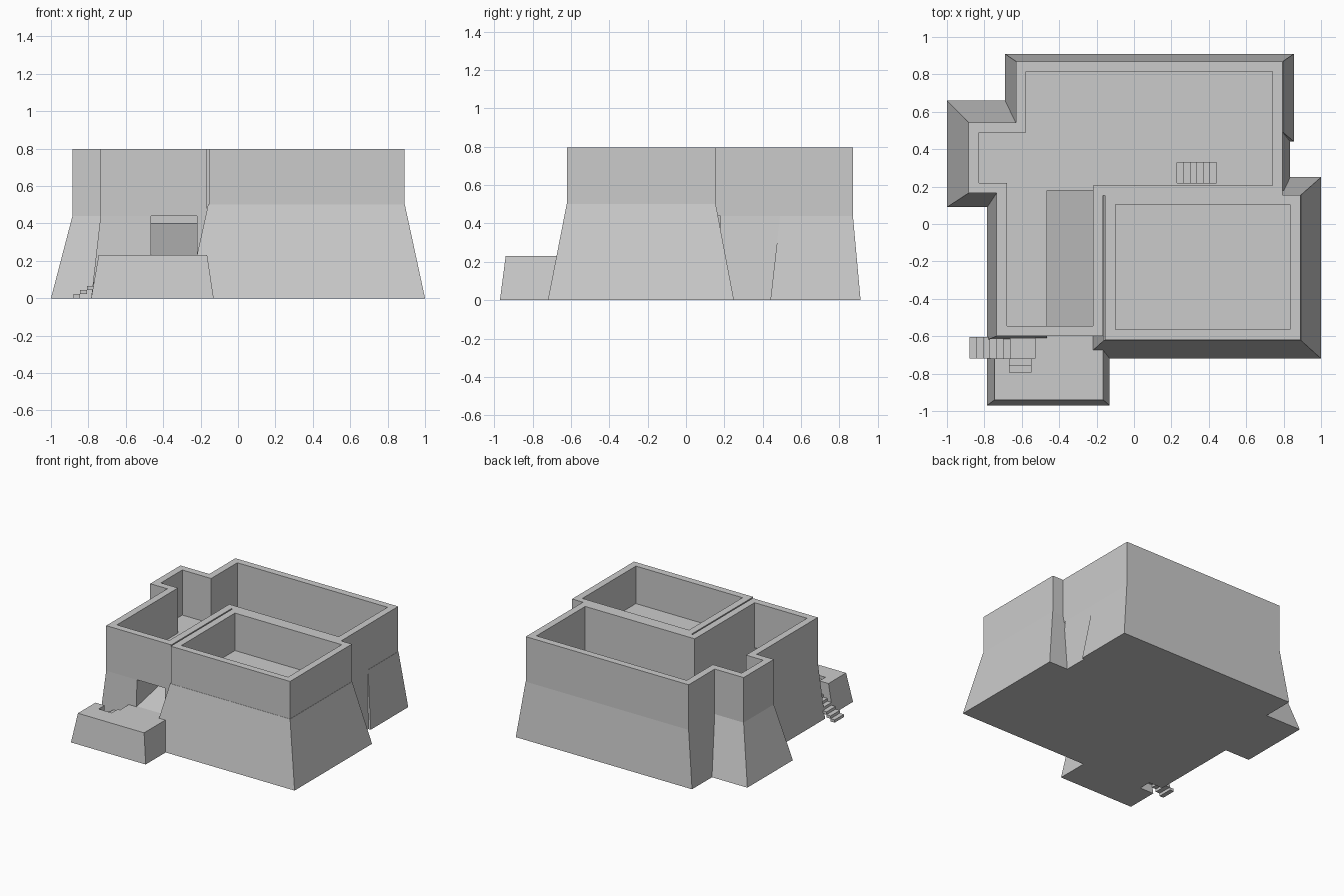
import bpy, bmesh

if "Cube" in bpy.data.objects:
    bpy.data.objects.remove(bpy.data.objects["Cube"])

stone = bpy.data.materials.new("plain_grey_stone")
stone.diffuse_color = (0.6, 0.6, 0.6, 1)
stone.use_nodes = True
stone.node_tree.nodes["Principled BSDF"].inputs["Base Color"].default_value = stone.diffuse_color


def finish(name, bm):
    bmesh.ops.recalc_face_normals(bm, faces=bm.faces)
    me = bpy.data.meshes.new(name)
    bm.to_mesh(me)
    bm.free()
    me.materials.append(stone)
    ob = bpy.data.objects.new(name, me)
    bpy.context.collection.objects.link(ob)
    return ob


def block(name, low, high, z0, z_front, z_back=None):
    """Tapered block; rectangles are (x0, x1, y0, y1), top may slope in y."""
    z_back = z_front if z_back is None else z_back
    bm = bmesh.new()
    rings = []
    for (x0, x1, y0, y1), zf, zb in ((low, z0, z0), (high, z_front, z_back)):
        rings.append([bm.verts.new(p) for p in
                      ((x0, y0, zf), (x1, y0, zf), (x1, y1, zb), (x0, y1, zb))])
    a, b = rings
    bm.faces.new(a[::-1])
    bm.faces.new(b)
    for i in range(4):
        j = (i + 1) % 4
        bm.faces.new((a[i], a[j], b[j], b[i]))
    return finish(name, bm)


def box(name, rect, z0, z1):
    return block(name, rect, rect, z0, z1)


def wall_ring(name, outer, inner, z0, z1):
    """Closed wall between two matching outlines."""
    bm = bmesh.new()
    loops = [[bm.verts.new((x, y, z)) for x, y in pts]
             for pts, z in ((outer, z0), (outer, z1), (inner, z1), (inner, z0))]
    n = len(outer)
    for k in range(4):
        a, b = loops[k], loops[(k + 1) % 4]
        for i in range(n):
            j = (i + 1) % n
            bm.faces.new((a[i], a[j], b[j], b[i]))
    return finish(name, bm)


def cut(target, rect, z0, z1):
    cutter = box("cutter", rect, z0, z1)
    mod = target.modifiers.new("cut", 'BOOLEAN')
    mod.operation = 'DIFFERENCE'
    mod.solver = 'EXACT'
    mod.object = cutter
    bpy.context.view_layer.objects.active = target
    bpy.ops.object.modifier_apply(modifier=mod.name)
    bpy.data.objects.remove(cutter)


# Battered stone bases
block("great_room_base", (-0.27, 1.0, -0.72, 0.25), (-0.16, 0.892, -0.622, 0.155), 0, 0.5)
block("back_base", (-0.69, 0.855, 0.44, 0.91), (-0.632, 0.797, 0.49, 0.87), 0, 0.44)
middle = block("middle_base", (-0.69, 0.835, 0.18, 0.6), (-0.632, 0.795, 0.18, 0.6), 0, 0.44)
block("left_wing_base", (-1.0, -0.5, 0.09, 0.66), (-0.885, -0.5, 0.165, 0.543), 0, 0.44)
block("front_left_base", (-0.785, -0.465, -0.62, 0.3), (-0.735, -0.465, -0.60, 0.3), 0, 0.44)
box("passage_side_base", (-0.22, -0.13, -0.60, 0.2), 0, 0.44)

# Sunken entrance passage rising from the porch
passage = (-0.465, -0.22, -0.60, 0.18)
block("entrance_ramp", passage, passage, 0, 0.23, 0.40)

# Hall walls and great room walls
hall_outer = [(-0.735, -0.60), (-0.165, -0.60), (-0.165, 0.153), (0.795, 0.153), (0.795, 0.87),
              (-0.632, 0.87), (-0.632, 0.543), (-0.885, 0.543), (-0.885, 0.165), (-0.735, 0.165)]
hall_inner = [(-0.68, -0.545), (-0.22, -0.545), (-0.22, 0.205), (0.74, 0.205), (0.74, 0.815),
              (-0.577, 0.815), (-0.577, 0.488), (-0.83, 0.488), (-0.83, 0.22), (-0.68, 0.22)]
wall_ring("hall_walls", hall_outer, hall_inner, 0.44, 0.797)
wall_ring("great_room_walls",
          [(-0.155, -0.62), (0.89, -0.62), (0.89, 0.155), (-0.155, 0.155)],
          [(-0.10, -0.565), (0.835, -0.565), (0.835, 0.105), (-0.10, 0.105)], 0.5, 0.797)

# Porch with a stair well in its left side
porch = block("porch", (-0.785, -0.13, -0.97, -0.55), (-0.745, -0.165, -0.94, -0.55), 0, 0.23)
cut(porch, (-0.95, -0.53, -0.72, -0.605), -0.1, 0.5)
cut(porch, (-0.665, -0.55, -0.795, -0.70), 0.1, 0.5)

# Porch stairs: side flight, landing, short turning flight
for i in range(6):
    x = -0.88 + 0.036 * i
    box(f"porch_step_{i + 1}", (x, x + 0.036, -0.72, -0.605), 0.022 * i, 0.022 * (i + 1))
box("stair_landing", (-0.664, -0.53, -0.72, -0.605), 0, 0.154)
for i in range(2):
    y = -0.72 - 0.0375 * i
    box(f"upper_step_{i + 1}", (-0.665, -0.55, y - 0.0375, y), 0.1, 0.18 + 0.025 * i)

# Stairs descending through the hall floor
cut(middle, (0.23, 0.44, 0.22, 0.33), 0.3, 0.6)
for i in range(6):
    x = 0.23 + 0.035 * i
    box(f"hall_step_{i + 1}", (x, x + 0.035, 0.22, 0.33), 0.29, 0.31 + 0.022 * i)
